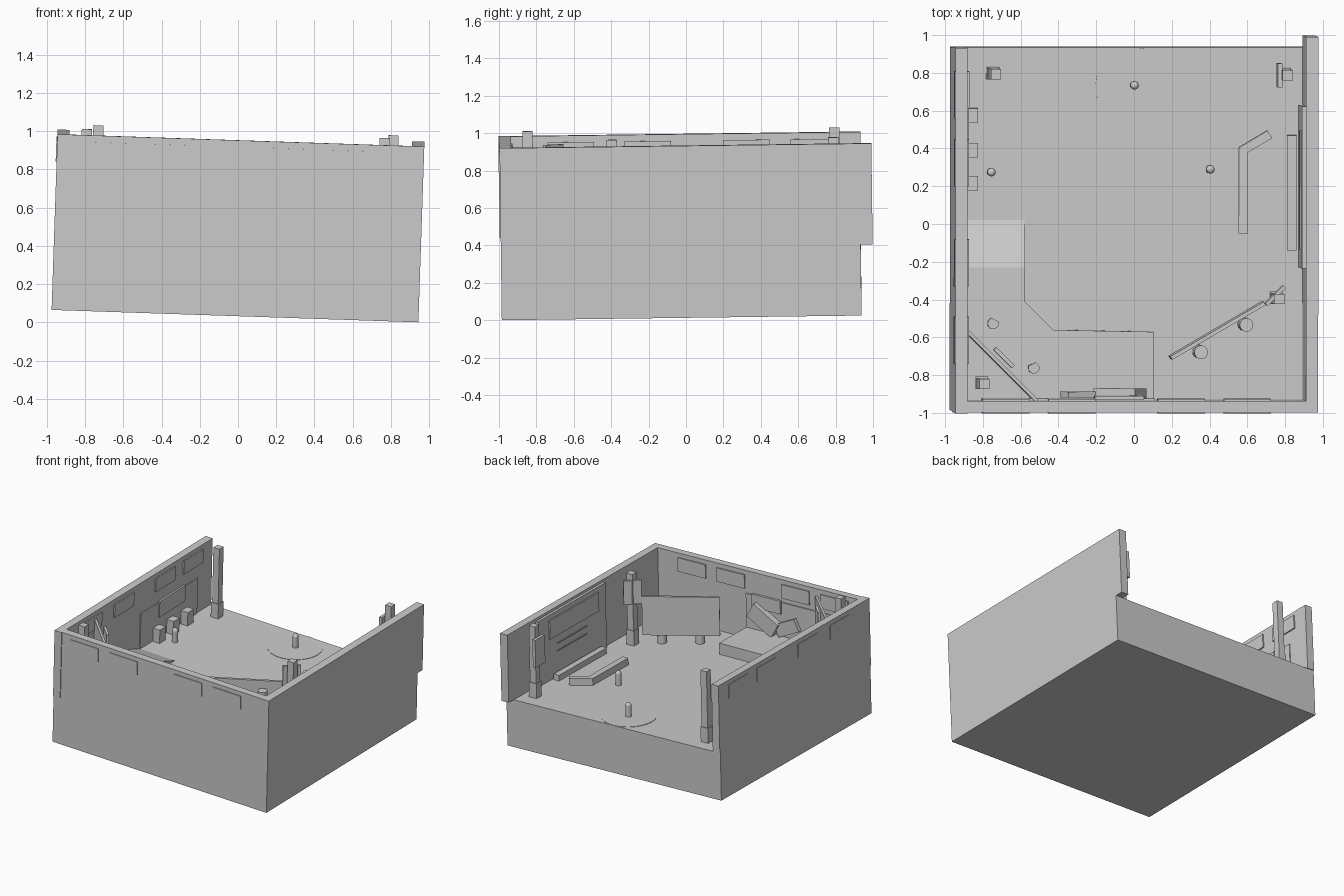
import bpy, bmesh
from math import sin, cos, pi, radians, atan2, hypot
from mathutils import Matrix, Vector

if "Cube" in bpy.data.objects:
    bpy.data.objects.remove(bpy.data.objects["Cube"])

# The whole room is slightly tilted; local z = 0 is the floor level
TILT = (Matrix.Translation((0, 0, 0.425)) @ Matrix.Rotation(0.0337, 4, 'Y')
        @ Matrix.Rotation(0.013, 4, 'X'))


def finish(name, bm, mat=Matrix(), smooth=False):
    bmesh.ops.recalc_face_normals(bm, faces=bm.faces)
    me = bpy.data.meshes.new(name)
    bm.to_mesh(me)
    bm.free()
    ob = bpy.data.objects.new(name, me)
    bpy.context.collection.objects.link(ob)
    ob.matrix_world = TILT @ mat
    if smooth:
        bpy.ops.object.select_all(action='DESELECT')
        ob.select_set(True)
        bpy.context.view_layer.objects.active = ob
        bpy.ops.object.shade_smooth_by_angle(angle=radians(40))
    return ob


def block(name, size, loc, rot=0.0, axis='Z'):
    bm = bmesh.new()
    bmesh.ops.create_cube(bm, size=1)
    bmesh.ops.scale(bm, vec=size, verts=bm.verts)
    return finish(name, bm, Matrix.Translation(loc) @ Matrix.Rotation(rot, 4, axis))


def span(name, x0, x1, y0, y1, z0, z1):
    return block(name, (x1 - x0, y1 - y0, z1 - z0),
                 ((x0 + x1) / 2, (y0 + y1) / 2, (z0 + z1) / 2))


def slab_between(name, a, b, thick, z0, z1):
    dx, dy = b[0] - a[0], b[1] - a[1]
    return block(name, (hypot(dx, dy), thick, z1 - z0),
                 ((a[0] + b[0]) / 2, (a[1] + b[1]) / 2, (z0 + z1) / 2), atan2(dy, dx))


def prism(name, pts, z0, z1, mat=Matrix()):
    bm = bmesh.new()
    f = bm.faces.new([bm.verts.new((x, y, z0)) for x, y in pts])
    ext = bmesh.ops.extrude_face_region(bm, geom=[f])
    top = [v for v in ext['geom'] if isinstance(v, bmesh.types.BMVert)]
    bmesh.ops.translate(bm, vec=(0, 0, z1 - z0), verts=top)
    if f.is_valid is False or not any(len(x.verts) == len(pts) and
            all(abs(v.co.z - z0) < 1e-6 for v in x.verts) for x in bm.faces):
        bmesh.ops.holes_fill(bm, edges=bm.edges)
    return finish(name, bm, mat)


def cylinder(name, x, y, z0, z1, r, dome=False, seg=24):
    bm = bmesh.new()
    bmesh.ops.create_cone(bm, cap_ends=True, segments=seg, radius1=r, radius2=r, depth=z1 - z0,
                          matrix=Matrix.Translation((0, 0, (z0 + z1) / 2)))
    if dome:
        bmesh.ops.create_uvsphere(bm, u_segments=seg, v_segments=12, radius=r,
                                  matrix=Matrix.Translation((0, 0, z1)))
    return finish(name, bm, Matrix.Translation((x, y, 0)), True)


# Base and walls
span("base", -0.963, 0.958, -0.99, 0.934, -0.38, 0)
span("left_wall", -0.963, -0.9, -0.996, 0.94, 0, 0.54)
span("front_wall", -0.9, 0.958, -0.99, -0.93, 0, 0.54)
span("right_wall", 0.893, 0.958, -0.93, 0.998, 0, 0.54)

# Boards set through the left and front walls
for y in (0.69, 0.33, -0.2, -0.61):
    span("left_wall_board", -0.968, -0.89, y - 0.125, y + 0.125, 0.395, 0.505)
for x in (0.585, 0.235, -0.345, -0.695):
    span("front_wall_board", x - 0.125, x + 0.125, -0.996, -0.92, 0.395, 0.505)

# Right wall display and bench
span("right_backing", 0.872, 0.895, -0.23, 0.63, 0, 0.52)
span("right_screen", 0.862, 0.874, -0.13, 0.5, 0.33, 0.48)
for z in (0.2, 0.26):
    span("right_ledge", 0.866, 0.874, 0.02, 0.4, z, z + 0.008)
span("right_bench", 0.81, 0.86, -0.14, 0.47, 0, 0.045)

# Left wall display and cube stools
span("left_backing", -0.902, -0.893, 0.02, 0.75, 0, 0.29)
span("left_screen", -0.9, -0.885, 0.25, 0.58, 0.17, 0.3)
for y in (0.575, 0.392, 0.217):
    span("cube_stool", -0.89, -0.83, y - 0.038, y + 0.038, 0, 0.11)

# Raised corner stage with ramp
STAGE = 0.09
prism("stage", [(-0.9, -0.23), (-0.58, -0.23), (-0.58, -0.41), (-0.43, -0.56),
                (0.1, -0.57), (0.1, -0.93), (-0.9, -0.93)], 0, STAGE)
prism("ramp", [(-0.23, 0), (0.02, 0), (-0.23, STAGE)], -0.9, -0.58,
      Matrix(((0, 0, 1, 0), (1, 0, 0, 0), (0, 1, 0, 0), (0, 0, 0, 1))))

# Stage furniture: diagonal partition, its screen, two tub seats
slab_between("corner_partition", (-0.9, -0.56), (-0.53, -0.93), 0.018, STAGE, 0.48)
slab_between("corner_screen", (-0.75, -0.655), (-0.655, -0.75), 0.02, 0.33, 0.5)
for x, y, a in ((-0.75, -0.525, 20), (-0.535, -0.76, 70)):
    tub = [(0.03 * cos(t * pi / 8), 0.03 * sin(t * pi / 8)) for t in range(9)]
    prism("tub_seat", tub + [(-0.022, -0.022), (0.022, -0.022)], STAGE, STAGE + 0.06,
          Matrix.Translation((x, y, 0)) @ Matrix.Rotation(radians(a + 135), 4, 'Z'))

# Display on the front wall: backing, screen and two tilted slabs
span("front_backing", -0.81, 0.1, -0.932, -0.92, STAGE, 0.36)
span("front_screen", -0.22, 0.04, -0.925, -0.905, 0.27, 0.375)
block("tilted_slab_a", (0.25, 0.05, 0.13), (-0.08, -0.893, 0.2), -radians(30), 'Y')
block("tilted_slab_b", (0.2, 0.03, 0.1), (-0.285, -0.9, 0.18), radians(25), 'Y')

# Posts with box feet
for x, y in ((-0.75, 0.8), (0.795, 0.795), (-0.81, -0.84), (0.75, -0.39)):
    block("post_foot", (0.066, 0.066, 0.12), (x, y, 0.06))
    block("post", (0.054, 0.054, 0.47), (x, y, 0.335))
span("back_post_screen", 0.745, 0.769, 0.73, 0.855, 0.26, 0.48)
slab_between("front_post_screen", (0.685, -0.42), (0.78, -0.325), 0.018, 0.33, 0.52)

# Freestanding slanted board on two round stands
slab_between("slanted_board", (0.185, -0.705), (0.68, -0.415), 0.02, 0.08, 0.39)
for x, y in ((0.345, -0.675), (0.585, -0.53)):
    cylinder("board_stand", x, y, 0, 0.33, 0.036)

# Bent counter
prism("bent_counter", [(0.553, -0.05), (0.603, -0.05), (0.603, 0.38), (0.73, 0.455),
                       (0.705, 0.495), (0.553, 0.405)], 0, 0.055)

# Round floor disc and domed bollards
cylinder("floor_disc", 0, 0.73, -0.002, 0.003, 0.204, seg=48)
for x, y in ((0, 0.735), (-0.758, 0.275), (0.402, 0.29)):
    cylinder("bollard", x, y, 0, 0.09, 0.022, dome=True)
